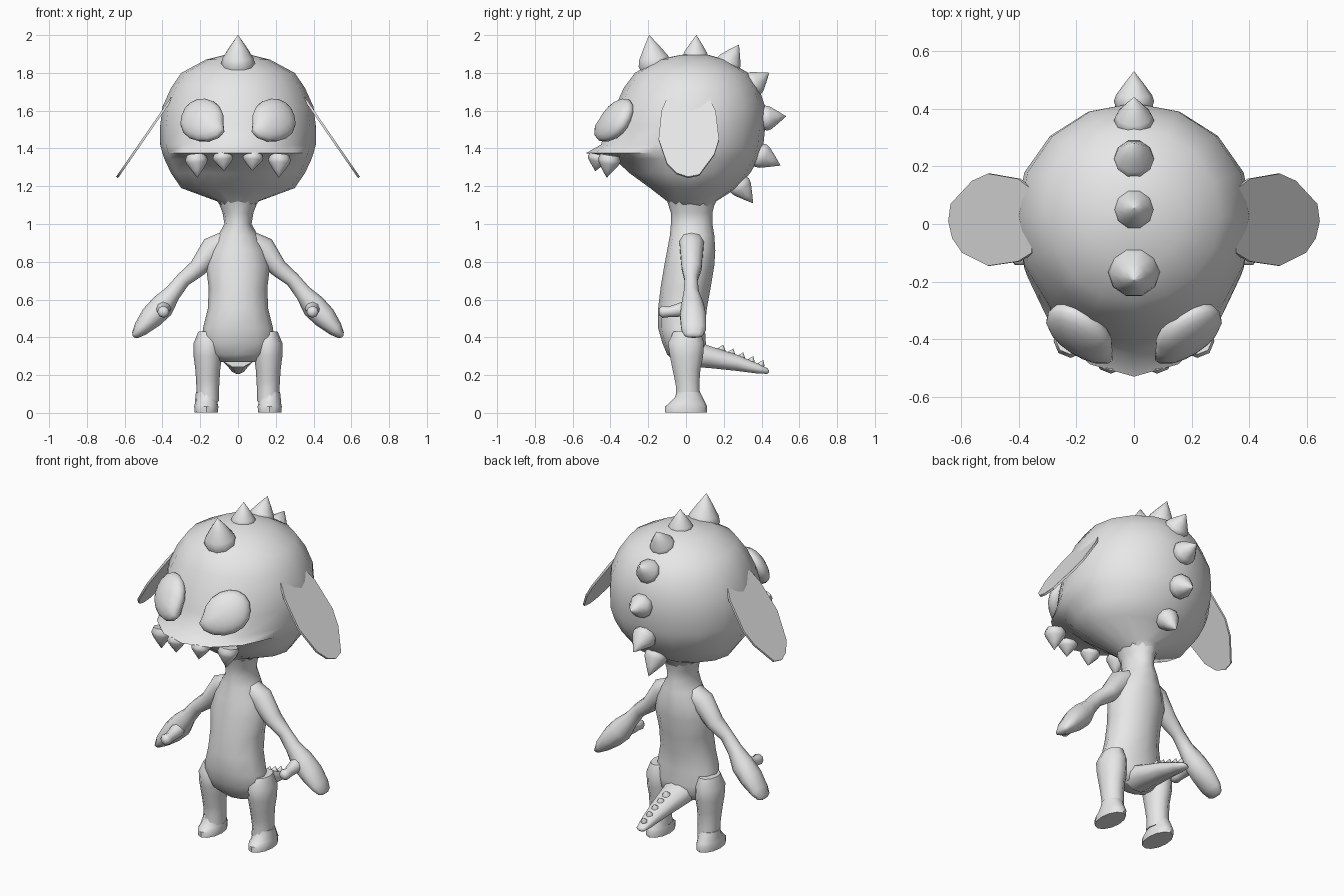
import bpy, bmesh, math
from mathutils import Vector

cube = bpy.data.objects.get("Cube")
if cube:
    bpy.data.objects.remove(cube, do_unlink=True)

grey = bpy.data.materials.new("plain grey")
grey.use_nodes = True
grey.diffuse_color = (0.8, 0.8, 0.8, 1)
grey.node_tree.nodes["Principled BSDF"].inputs["Base Color"].default_value = (0.8, 0.8, 0.8, 1)

X, Y, Z = Vector((1, 0, 0)), Vector((0, 1, 0)), Vector((0, 0, 1))


def finish(name, bm, angle=50, smooth_levels=0):
    bmesh.ops.recalc_face_normals(bm, faces=bm.faces)
    mesh = bpy.data.meshes.new(name)
    bm.to_mesh(mesh)
    bm.free()
    mesh.materials.append(grey)
    ob = bpy.data.objects.new(name, mesh)
    bpy.context.collection.objects.link(ob)
    bpy.ops.object.select_all(action='DESELECT')
    ob.select_set(True)
    bpy.context.view_layer.objects.active = ob
    bpy.ops.object.shade_smooth_by_angle(angle=math.radians(angle))
    return ob


def loft(name, rings, sides, angle=50):
    """Skin closed rings; each ring is (centre, u axis, v axis, negative v axis)."""
    bm = bmesh.new()
    loops = []
    for centre, u, v, v_neg in rings:
        loop = []
        for i in range(sides):
            a = 2 * math.pi * i / sides
            s = math.sin(a)
            loop.append(bm.verts.new(Vector(centre) + u * math.cos(a) + (v * s if s > 0 else v_neg * s)))
        loops.append(loop)
    for low, high in zip(loops, loops[1:]):
        for i in range(sides):
            j = (i + 1) % sides
            bm.faces.new((low[i], low[j], high[j], high[i]))
    bm.faces.new(loops[0])
    bm.faces.new(loops[-1])
    return finish(name, bm, angle)


def stack(name, rows, sides, x=0, angle=50, mid=None):
    """Horizontal rings from rows of z, half width, front y, back y."""
    rings = []
    for z, rx, front, back in rows:
        c = (front + back) / 2 if mid is None else mid
        rings.append(((x, c, z), X * rx, Y * (back - c), Y * (c - front)))
    return loft(name, rings, sides, angle)


def spike(name, base, tip, radius, sides=10, bulge=1.15):
    """Pointed horn with a slightly swollen foot."""
    base, tip = Vector(base), Vector(tip)
    d = tip - base
    u = d.orthogonal().normalized()
    if abs(u.x) < 0.9:
        u = X - d.normalized() * d.normalized().x
        u.normalize()
    v = d.normalized().cross(u)
    rings = []
    for t, k in ((-0.2, 0.85), (0.05, 1), (0.25, 0.9), (0.6, 0.5), (1, 0.01)):
        rings.append((base + d * t, u * radius * k, v * radius * k, v * radius * k))
    return loft(name, rings, sides, 60)


# Head with overhanging upper lip
stack("head", [
    (1.08, .08, -.07, .14), (1.12, .11, -.10, .16), (1.19, .30, -.19, .27),
    (1.27, .355, -.30, .34), (1.345, .39, -.38, .385), (1.375, .40, -.53, .395),
    (1.42, .412, -.45, .41), (1.52, .412, -.42, .42), (1.62, .40, -.375, .42),
    (1.72, .355, -.33, .385), (1.80, .30, -.27, .33), (1.87, .17, -.15, .21),
    (1.895, .07, -.03, .12), (1.9, .005, .025, .035)], 16, angle=55, mid=.03)

# Neck and torso
stack("torso", [
    (.27, .10, -.06, .08), (.31, .17, -.10, .10), (.37, .195, -.125, .105),
    (.45, .185, -.148, .10), (.55, .16, -.148, .11), (.66, .155, -.135, .13),
    (.78, .17, -.115, .15), (.86, .145, -.10, .155), (.94, .105, -.085, .15),
    (1.0, .072, -.08, .14), (1.06, .082, -.08, .14), (1.12, .105, -.10, .155)], 12)

# Horns down the middle of the head
HORNS = [((-.165, 1.84), (-.195, 2.0), .09), ((.05, 1.88), (.055, 2.0), .07),
         ((.22, 1.84), (.28, 1.95), .072), ((.355, 1.74), (.44, 1.80), .07),
         ((.42, 1.56), (.53, 1.57), .07), ((.39, 1.365), (.50, 1.31), .07),
         ((.28, 1.21), (.355, 1.11), .065)]
for n, (b, t, r) in enumerate(HORNS):
    spike(f"head_horn_{n + 1}", (0, *b), (0, *t), r)

# Tail and its small bumps
tail_rings = []
for y, z, rx, rz in ((.02, .32, .10, .08), (.12, .297, .085, .062), (.27, .265, .06, .045),
                     (.38, .235, .04, .028), (.43, .222, .028, .016), (.44, .22, .01, .006)):
    tail_rings.append(((0, y, z), X * rx, Z * rz, Z * rz))
loft("tail", tail_rings, 10)
for n in range(5):
    y, z = .185 + .053 * n, .325 - .018 * n
    spike(f"tail_bump_{n + 1}", (0, y, z), (0, y + .012, z + .035 - .002 * n), .026 - .002 * n, 8)


def eye(side):
    """Flattened drop lying on the face with a pulled inner lower corner."""
    bm = bmesh.new()
    bmesh.ops.create_uvsphere(bm, u_segments=16, v_segments=10, radius=1)
    along = Vector((.81, .52, .1)).normalized()
    up = Vector((-.17, .42, .85)).normalized()
    out = along.cross(up).normalized()
    for v in bm.verts:
        a, b, c = v.co
        if b < 0:
            a *= 1 + .15 * -b
        pull = 1.15 if a < 0 and b < 0 else 1
        p = Vector((.188, -.375, 1.55)) + along * a * .13 * pull + up * b * .125 + out * c * .06
        v.co = (p.x * side, p.y, p.z)
    return finish("left_eye" if side > 0 else "right_eye", bm, 80)


def ear(side):
    """Thin drooping flap."""
    outline = [(-.10, 1.67), (-.13, 1.6), (-.145, 1.45), (-.10, 1.32), (-.05, 1.27), (.01, 1.25),
               (.07, 1.262), (.15, 1.37), (.175, 1.45), (.157, 1.6), (.12, 1.67)]
    bm = bmesh.new()
    face = bm.faces.new([bm.verts.new((side * (.39 + (1.62 - z) * .69), y, z)) for y, z in outline])
    moved = bmesh.ops.extrude_face_region(bm, geom=[face])["geom"]
    for v in moved:
        if isinstance(v, bmesh.types.BMVert):
            v.co += Vector((-side * .01, 0, -.007))
    return finish("left_ear" if side > 0 else "right_ear", bm, 40)


# Paired parts
for side, label in ((1, "left"), (-1, "right")):
    eye(side)
    ear(side)

    # Fangs under the lip
    spike(f"{label}_inner_fang", (side * .08, -.465, 1.355), (side * .075, -.48, 1.28), .055, 8)
    spike(f"{label}_outer_fang", (side * .22, -.405, 1.345), (side * .215, -.42, 1.245), .06, 8)

    # Leg and flat soled foot
    stack(f"{label}_leg", [
        (.06, .058, -.06, .08), (.13, .06, -.055, .075), (.17, .062, -.062, .075),
        (.23, .066, -.075, .08), (.30, .075, -.09, .095), (.37, .075, -.10, .10),
        (.43, .05, -.07, .08)], 10, side * .16)
    stack(f"{label}_foot", [
        (.003, .062, -.11, .11), (.035, .064, -.11, .112), (.05, .06, -.09, .105),
        (.08, .058, -.06, .09), (.11, .055, -.05, .075)], 12, side * .168)

    # Arm running out into a mitten hand
    across = Vector((side * .7, 0, .7))
    arm = []
    for x, z, y, half, depth in (
            (.06, .91, .03, .06, .07), (.13, .87, .03, .07, .065), (.215, .765, .03, .048, .055),
            (.29, .705, .027, .04, .036), (.345, .635, .028, .045, .042), (.40, .565, .035, .066, .062),
            (.46, .505, .038, .062, .072), (.515, .445, .04, .042, .068), (.545, .412, .04, .022, .05),
            (.553, .404, .04, .008, .025)):
        arm.append(((side * x, y, z), across * half, Y * depth, Y * depth))
    loft(f"{label}_arm", arm, 10, 60)

    # Thumb
    thumb = []
    for y, z, r in ((.03, .56, .045), (-.04, .545, .036), (-.09, .535, .028),
                    (-.125, .535, .032), (-.143, .535, .018)):
        thumb.append(((side * .395, y, z), X * r, Z * r, Z * r))
    loft(f"{label}_thumb", thumb, 8, 60)
